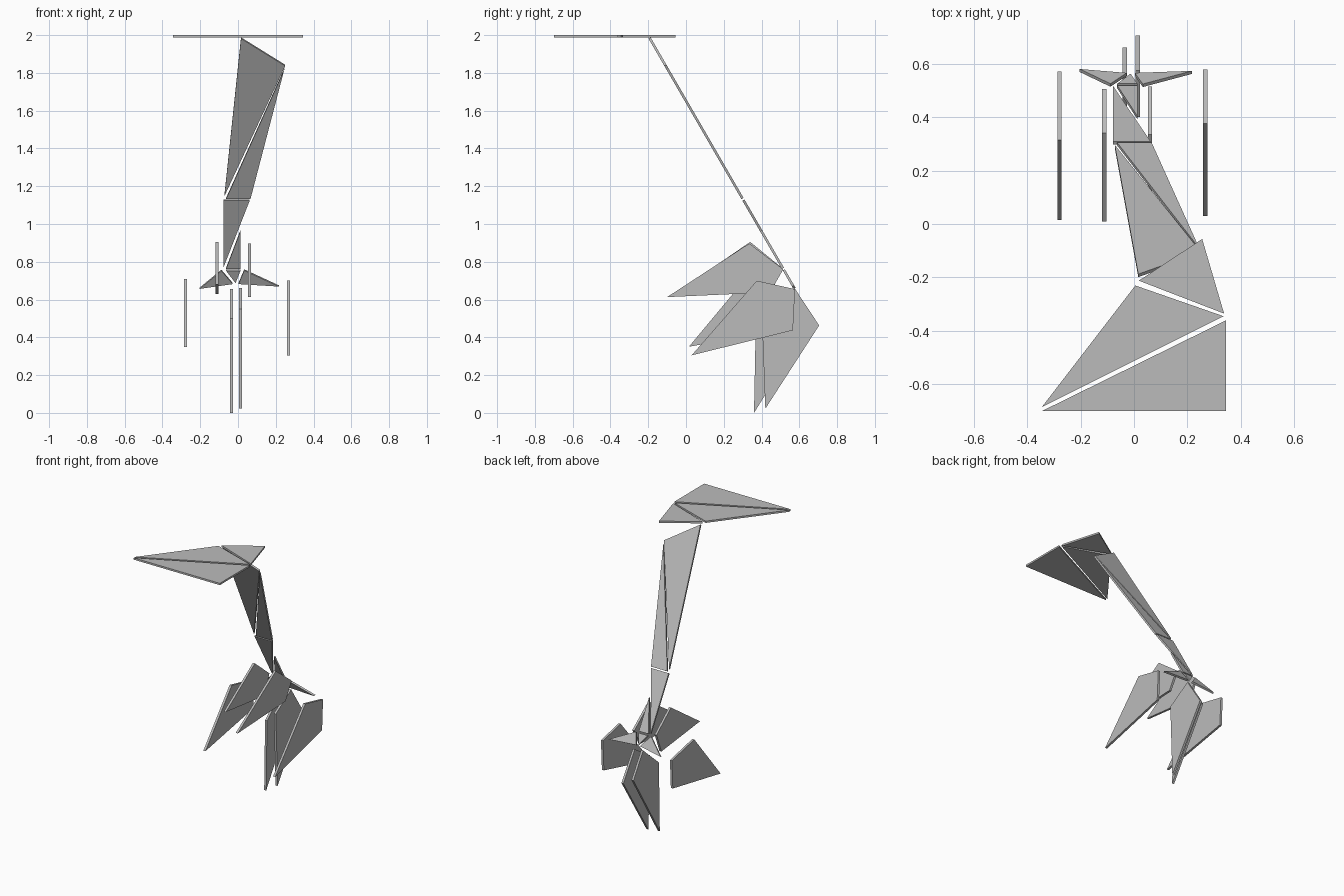
import bpy, bmesh
from mathutils import Vector

if "Cube" in bpy.data.objects:
    bpy.data.objects.remove(bpy.data.objects["Cube"])

grey = bpy.data.materials.new("plain grey")
grey.diffuse_color = (0.5, 0.5, 0.5, 1)
grey.use_nodes = True
grey.node_tree.nodes["Principled BSDF"].inputs["Base Color"].default_value = grey.diffuse_color


def plate(name, points, normal, thickness):
    """Flat polygon given a thickness centred on its plane."""
    n = Vector(normal).normalized() * thickness / 2
    bm = bmesh.new()
    low = [bm.verts.new(Vector(p) - n) for p in points]
    high = [bm.verts.new(Vector(p) + n) for p in points]
    bm.faces.new(low[::-1])
    bm.faces.new(high)
    for i in range(len(points)):
        j = (i + 1) % len(points)
        bm.faces.new((low[i], low[j], high[j], high[i]))
    bmesh.ops.recalc_face_normals(bm, faces=bm.faces)
    mesh = bpy.data.meshes.new(name)
    bm.to_mesh(mesh)
    bm.free()
    mesh.materials.append(grey)
    obj = bpy.data.objects.new(name, mesh)
    bpy.context.collection.objects.link(obj)


# Horizontal top plates, outlines in x, y
top_plates = {
    "top_plate_front": [(-0.345, -0.70), (0.345, -0.70), (0.345, -0.36)],
    "top_plate_middle": [(-0.345, -0.685), (0.335, -0.345), (0.005, -0.23)],
    "top_plate_rear": [(0.018, -0.212), (0.337, -0.335), (0.255, -0.056)],
}
for name, pts in top_plates.items():
    plate(name, [(x, y, 1.993) for x, y in pts], (0, 0, 1), 0.013)

# Leaning neck and fan plates share one sloped plane, outlines in x, z
SLOPE = 0.579
sloped_plates = {
    "neck_upper_left": [(0.016, 1.985), (0.25, 1.84), (-0.072, 1.15)],
    "neck_upper_right": [(0.245, 1.82), (0.066, 1.135), (-0.063, 1.135)],
    "neck_lower_left": [(-0.078, 1.127), (0.062, 1.127), (-0.078, 0.77)],
    "neck_lower_right": [(0.013, 0.965), (0.013, 0.765), (-0.063, 0.765)],
    "fan_left": [(-0.203, 0.66), (-0.088, 0.755), (-0.028, 0.685)],
    "fan_middle": [(-0.063, 0.755), (0.013, 0.755), (-0.013, 0.69)],
    "fan_right": [(0.217, 0.672), (0.033, 0.757), (0.003, 0.685)],
}
for name, pts in sloped_plates.items():
    plate(name, [(x, -0.196 + (1.99 - z) * SLOPE, z) for x, z in pts],
          (0, 1, SLOPE), 0.013)

# Upright leaf plates, x position and outline in y, z
leaves = {
    "outer_leaf_left": (-0.279, [(0.015, 0.35), (0.315, 0.71), (0.57, 0.655), (0.56, 0.45)]),
    "outer_leaf_right": (0.267, [(0.03, 0.305), (0.375, 0.70), (0.577, 0.655), (0.566, 0.437)]),
    "upper_leaf_left": (-0.111, [(0.01, 0.68), (0.34, 0.905), (0.505, 0.77), (0.45, 0.63)]),
    "upper_leaf_right": (0.06, [(-0.10, 0.613), (0.335, 0.897), (0.515, 0.76), (0.445, 0.638)]),
    "lower_leaf_left": (-0.035, [(0.36, 0.0), (0.37, 0.50), (0.55, 0.655), (0.66, 0.48)]),
    "lower_leaf_right": (0.014, [(0.42, 0.022), (0.40, 0.55), (0.575, 0.66), (0.705, 0.463)]),
}
for name, (x, pts) in leaves.items():
    plate(name, [(x, y, z) for y, z in pts], (1, 0, 0), 0.016)
